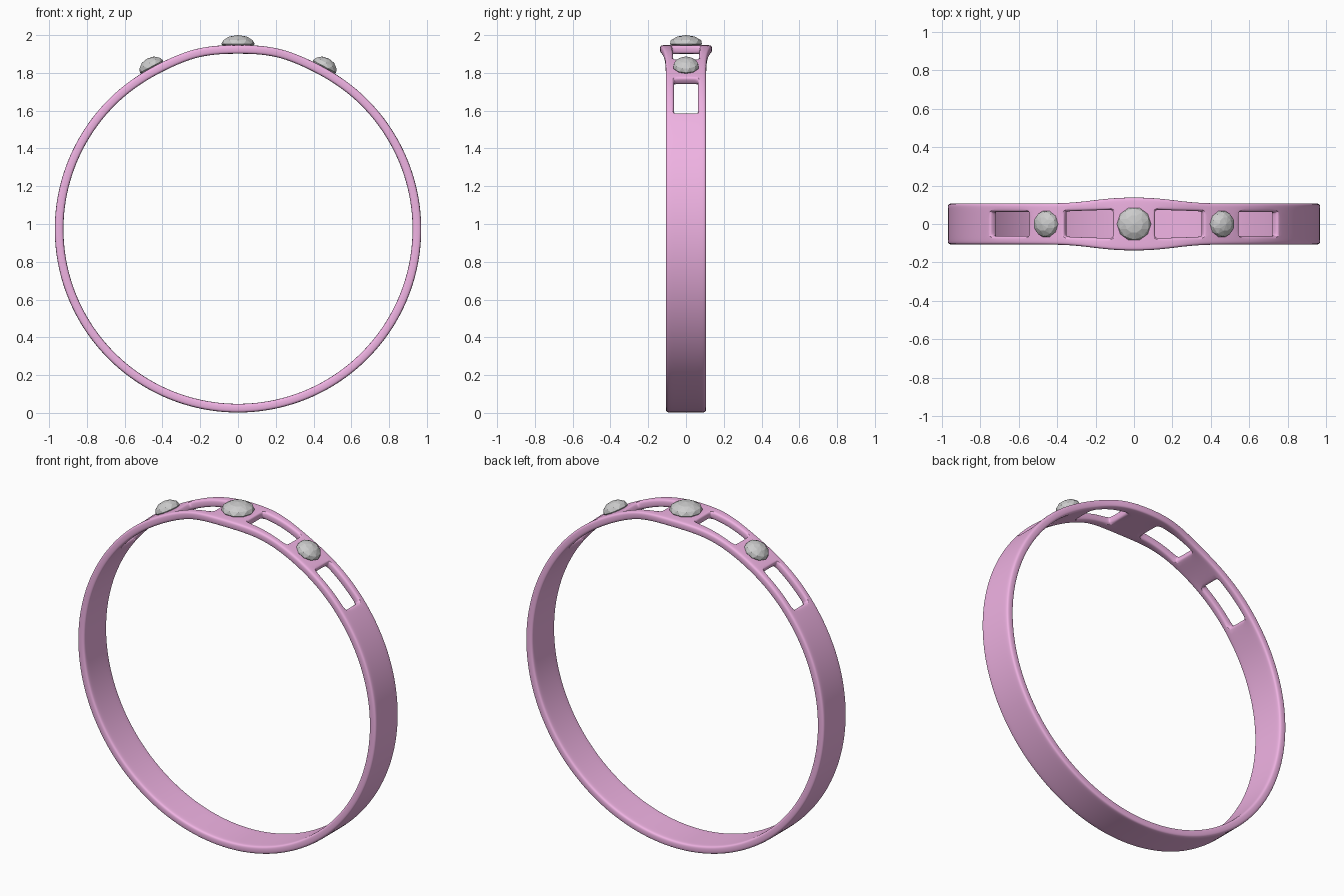
import bpy, bmesh, math
from mathutils import Matrix

if "Cube" in bpy.data.objects:
    bpy.data.objects.remove(bpy.data.objects["Cube"])

CZ = 0.972          # ring centre height
THICK = 0.046       # band thickness


def interp(table, a):
    # piecewise-linear lookup in [(angle, value), ...]
    if a <= table[0][0]:
        return table[0][1]
    for (a0, v0), (a1, v1) in zip(table, table[1:]):
        if a <= a1:
            return v0 + (v1 - v0) * (a - a0) / (a1 - a0)
    return table[-1][1]


RADIUS = [(0, .976), (7, .980), (12, .982), (17, .979), (22, .974), (28, .972)]
HALF_W = [(0, .139), (7, .135), (12, .125), (17, .115), (22, .109), (28, .107)]
HOLE_W = [(0, .074), (7, .074), (22, .066), (34, .063)]
HOLES = [(6.5, 22), (34.5, 50.5)]

pink = bpy.data.materials.new("pink_metal")
pink.diffuse_color = (0.87, 0.45, 0.77, 1)
pink.use_nodes = True
pink.node_tree.nodes["Principled BSDF"].inputs["Base Color"].default_value = pink.diffuse_color

# Band: angular stations (0 = top), mirrored, with openings left out
half = [6.5, 12, 17, 22, 28, 34.5, 40, 45, 50.5] + [50.5 + 129.5 * i / 20 for i in range(1, 20)]
angles = [0] + half + [180] + [-a for a in reversed(half)]
n = len(angles)


def is_hole(a, b):
    mid = (abs(a) + abs(b)) / 2
    return any(lo < mid < hi for lo, hi in HOLES)


bm = bmesh.new()
rings = []
for a in angles:
    t, r = math.radians(a), interp(RADIUS, abs(a))
    w, h = interp(HALF_W, abs(a)), interp(HOLE_W, abs(a))
    rings.append([[bm.verts.new((rr * math.sin(t), y, CZ + rr * math.cos(t)))
                   for y in (-w, -h, h, w)] for rr in (r, r - THICK)])
for i in range(n):
    j = (i + 1) % n
    (o0, i0), (o1, i1) = rings[i], rings[j]
    hole = is_hole(angles[i], angles[j])
    for k in range(3):
        if k == 1 and hole:
            continue
        bm.faces.new((o0[k], o0[k + 1], o1[k + 1], o1[k]))
        bm.faces.new((i0[k], i1[k], i1[k + 1], i0[k + 1]))
    # outer rims, plus the inner side walls of the openings
    for k in ((0, 1, 2, 3) if hole else (0, 3)):
        bm.faces.new((o0[k], o1[k], i1[k], i0[k]))
    # end walls of the openings
    if hole != is_hole(angles[i - 1], angles[i]):
        bm.faces.new((o0[1], o0[2], i0[2], i0[1]))
bmesh.ops.recalc_face_normals(bm, faces=bm.faces)
mesh = bpy.data.meshes.new("band")
bm.to_mesh(mesh)
bm.free()
band = bpy.data.objects.new("band", mesh)
bpy.context.collection.objects.link(band)
mesh.materials.append(pink)
mesh.polygons.foreach_set("use_smooth", [True] * len(mesh.polygons))
bev = band.modifiers.new("soft_edges", 'BEVEL')
bev.width, bev.segments = 0.013, 2
bev.limit_method, bev.angle_limit = 'ANGLE', math.radians(50)
sub = band.modifiers.new("smooth", 'SUBSURF')
sub.levels = sub.render_levels = 2


# Faceted gem: staggered rings of vertices hulled into flat facets
def gem(name, radius, height, angle, base_r):
    bm = bmesh.new()
    sides = 10
    for f_r, f_z, off in ((.75, -.35, 0), (1, .1, 0), (.9, .5, .5), (.52, .86, 0)):
        for k in range(sides):
            t = 2 * math.pi * (k + off) / sides
            bm.verts.new((radius * f_r * math.cos(t), radius * f_r * math.sin(t), height * f_z))
    bm.verts.new((0, 0, height))
    bmesh.ops.convex_hull(bm, input=bm.verts)
    bmesh.ops.recalc_face_normals(bm, faces=bm.faces)
    me = bpy.data.meshes.new(name)
    bm.to_mesh(me)
    bm.free()
    ob = bpy.data.objects.new(name, me)
    bpy.context.collection.objects.link(ob)
    ob.matrix_world = (Matrix.Translation((0, 0, CZ)) @ Matrix.Rotation(math.radians(angle), 4, 'Y')
                       @ Matrix.Translation((0, 0, base_r)))


gem("centre_gem", 0.089, 0.052, 0, 0.976)
for side, s in (("left", -1), ("right", 1)):
    gem(side + "_gem", 0.070, 0.054, 28 * s, 0.970)
